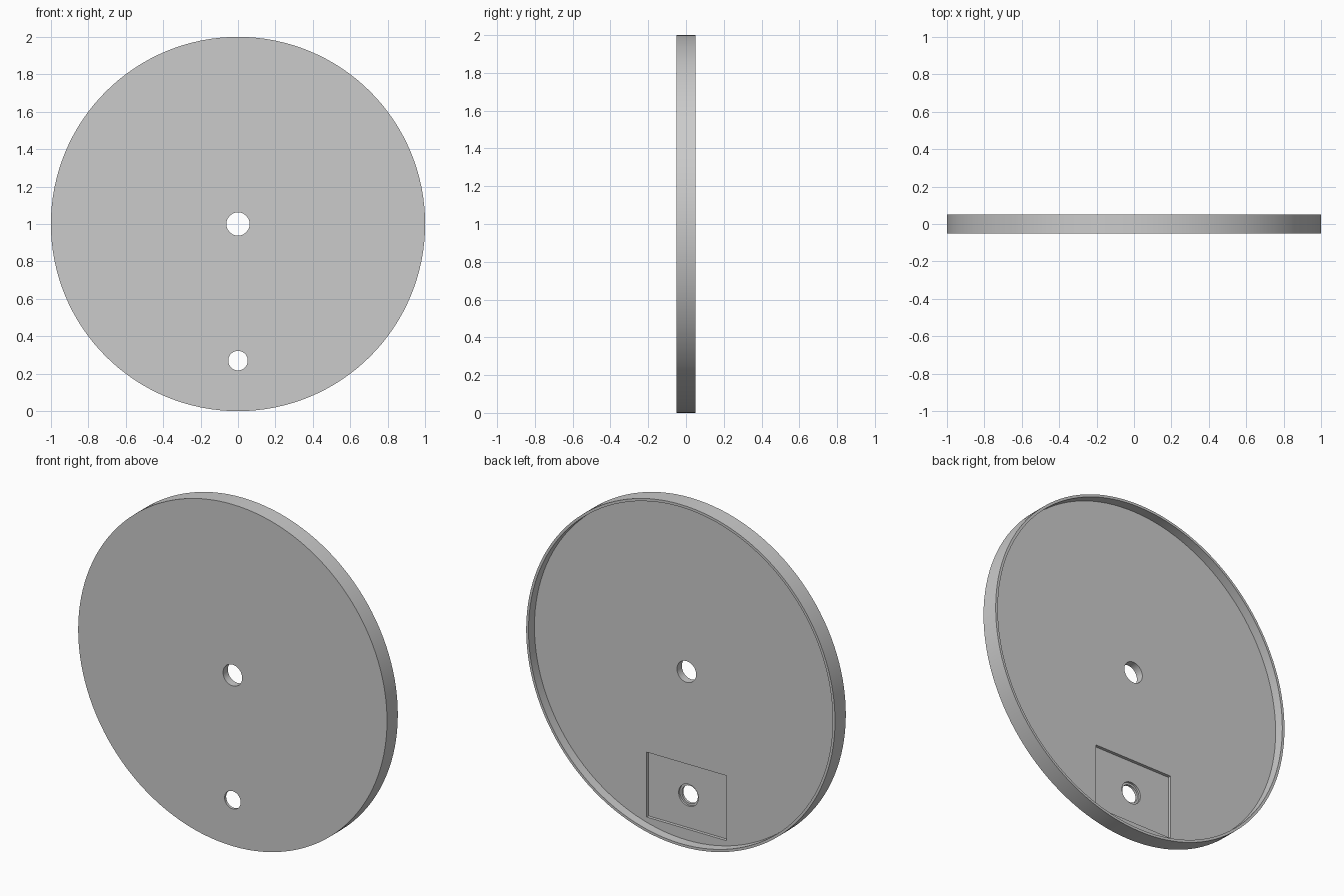
import bpy
import math

cube = bpy.data.objects.get("Cube")
if cube:
    bpy.data.objects.remove(cube, do_unlink=True)

FRONT, BACK = -0.05, 0.05
FLOOR = -0.005             # back surface of the web
POCKET = FLOOR - 0.018     # bottom of the rectangular pocket
BORE = POCKET - 0.012      # bottom of the counterbore
PIN_Z = 0.27

grey = bpy.data.materials.new("plain grey")
grey.use_nodes = True
colour = (0.6, 0.6, 0.6, 1)
grey.diffuse_color = colour
grey.node_tree.nodes["Principled BSDF"].inputs["Base Color"].default_value = colour


def cylinder(name, radius, z, y0, y1, sides):
    bpy.ops.mesh.primitive_cylinder_add(
        vertices=sides, radius=radius, depth=y1 - y0,
        location=(0, (y0 + y1) / 2, z), rotation=(math.pi / 2, 0, 0))
    obj = bpy.context.object
    obj.name = name
    obj.data.materials.append(grey)
    return obj


def box(name, width, height, z, y0, y1):
    bpy.ops.mesh.primitive_cube_add(size=1, location=(0, (y0 + y1) / 2, z))
    obj = bpy.context.object
    obj.name = name
    obj.scale = (width, y1 - y0, height)
    obj.data.materials.append(grey)
    return obj


# Round cover
disc = cylinder("round_cover", 1.0, 1.0, FRONT, BACK, 128)

# Hollow back, centre hole, pocket, counterbore and pin hole
cutters = [
    cylinder("back_recess_cutter", 0.985, 1.0, FLOOR, 0.2, 128),
    cylinder("centre_hole_cutter", 0.062, 1.0, -0.2, 0.2, 48),
    box("pocket_cutter", 0.516, 0.38, PIN_Z, POCKET, 0.02),
    cylinder("counterbore_cutter", 0.064, PIN_Z, BORE, 0.02, 48),
    cylinder("pin_hole_cutter", 0.052, PIN_Z, -0.2, 0.2, 48),
]
bpy.ops.object.select_all(action="DESELECT")
disc.select_set(True)
bpy.context.view_layer.objects.active = disc
for cutter in cutters:
    cutter.hide_render = True
    cut = disc.modifiers.new(cutter.name, "BOOLEAN")
    cut.operation = "DIFFERENCE"
    cut.solver = "EXACT"
    cut.object = cutter
    bpy.ops.object.modifier_apply(modifier=cut.name)
for cutter in cutters:
    bpy.data.objects.remove(cutter, do_unlink=True)

bpy.ops.object.shade_smooth_by_angle(angle=math.radians(30))
